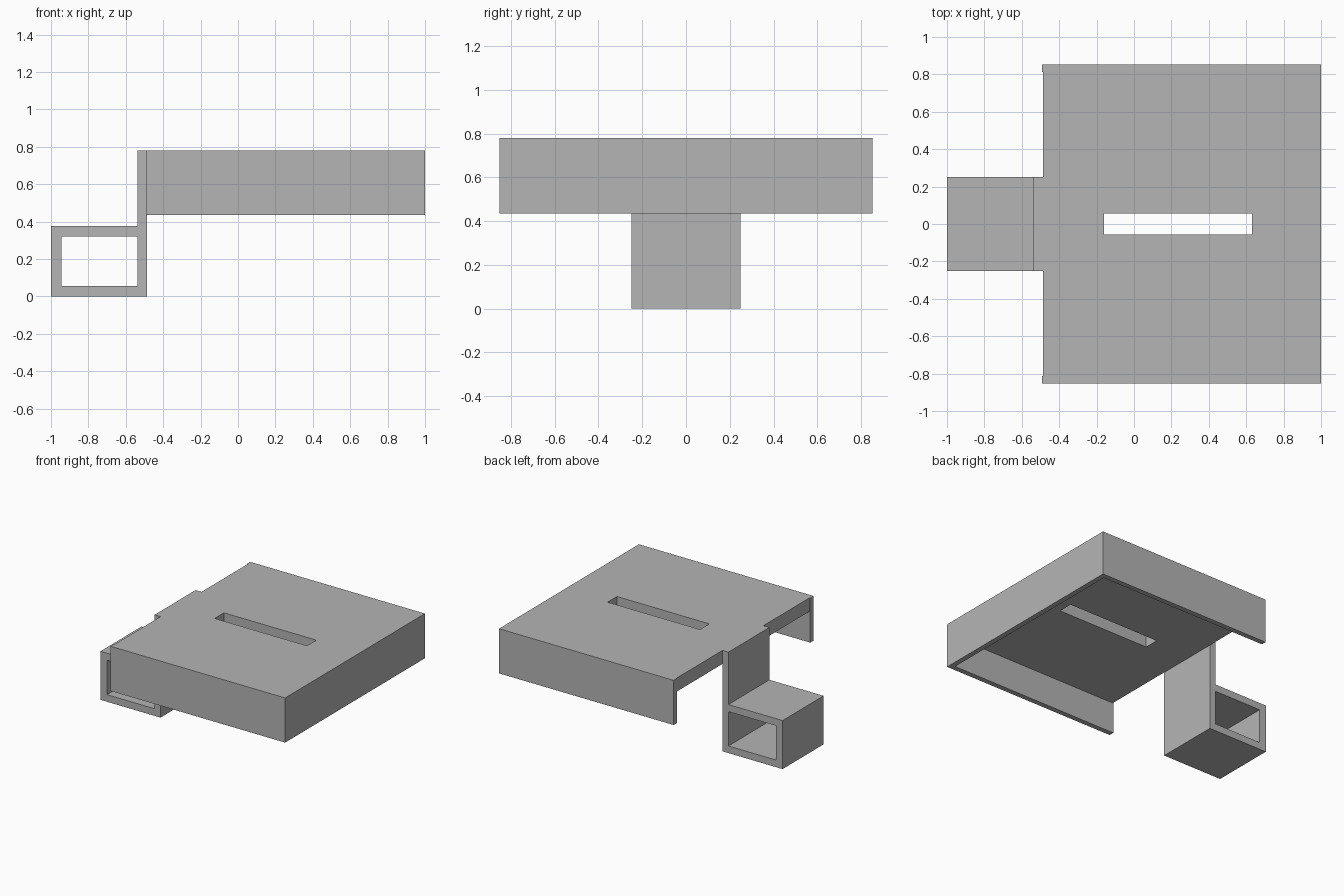
import bpy
import bmesh
from mathutils import Vector

cube = bpy.data.objects.get("Cube")
if cube:
    bpy.data.objects.remove(cube, do_unlink=True)

grey = bpy.data.materials.new("plain grey")
grey.use_nodes = True
grey.diffuse_color = (0.46, 0.46, 0.46, 1)
grey.node_tree.nodes["Principled BSDF"].inputs["Base Color"].default_value = grey.diffuse_color


def extrude_faces(name, loops, place, direction):
    """Extrude flat faces sharing corner points into a closed solid."""
    bm = bmesh.new()
    made = {}
    for loop in loops:
        for p in loop:
            if p not in made:
                made[p] = bm.verts.new(place(*p))
        bm.faces.new([made[p] for p in loop])
    result = bmesh.ops.extrude_face_region(bm, geom=bm.faces[:], use_keep_orig=True)
    moved = [g for g in result["geom"] if isinstance(g, bmesh.types.BMVert)]
    bmesh.ops.translate(bm, verts=moved, vec=Vector(direction))
    bmesh.ops.recalc_face_normals(bm, faces=bm.faces[:])
    mesh = bpy.data.meshes.new(name)
    bm.to_mesh(mesh)
    bm.free()
    mesh.materials.append(grey)
    obj = bpy.data.objects.new(name, mesh)
    bpy.context.collection.objects.link(obj)
    return obj


def rect(a0, b0, a1, b1):
    return [(a0, b0), (a1, b0), (a1, b1), (a0, b1)]


def ring(outer, inner):
    """Four quads between an outer and an inner rectangle."""
    return [[outer[i], outer[(i + 1) % 4], inner[(i + 1) % 4], inner[i]] for i in range(4)]


BACK, EDGE, FAR = -0.492, -0.487, 1.0      # tray limits along x
HALF, WALL = 0.853, 0.04
LOW, TOP, PLATE = 0.435, 0.78, 0.105
ARM_HALF = 0.25
inner_half, inner_far = HALF - WALL, FAR - WALL

# Tray plate with a long slot through it
extrude_faces("tray_plate",
              ring(rect(EDGE, -inner_half, inner_far, inner_half),
                   rect(-0.16, -0.057, 0.63, 0.057)),
              lambda x, y: (x, y, TOP - PLATE), (0, 0, PLATE))

# Skirt around three sides, open towards the arm
skirt = [(BACK, -HALF), (FAR, -HALF), (FAR, HALF), (BACK, HALF),
         (BACK, inner_half), (inner_far, inner_half),
         (inner_far, -inner_half), (BACK, -inner_half)]
extrude_faces("tray_skirt", [skirt], lambda x, y: (x, y, LOW), (0, 0, TOP - LOW))


# Parts seen in side profile, extruded across the arm width
def side_part(name, loops):
    extrude_faces(name, loops, lambda x, z: (x, -ARM_HALF, z), (0, 2 * ARM_HALF, 0))


# Hollow square sleeve and the upright arm that joins it to the tray
side_part("sleeve", ring(rect(-1, 0, EDGE, 0.375), rect(-0.944, 0.055, -0.538, 0.32)))
side_part("upright_arm", [rect(-0.538, 0.375, EDGE, TOP)])
